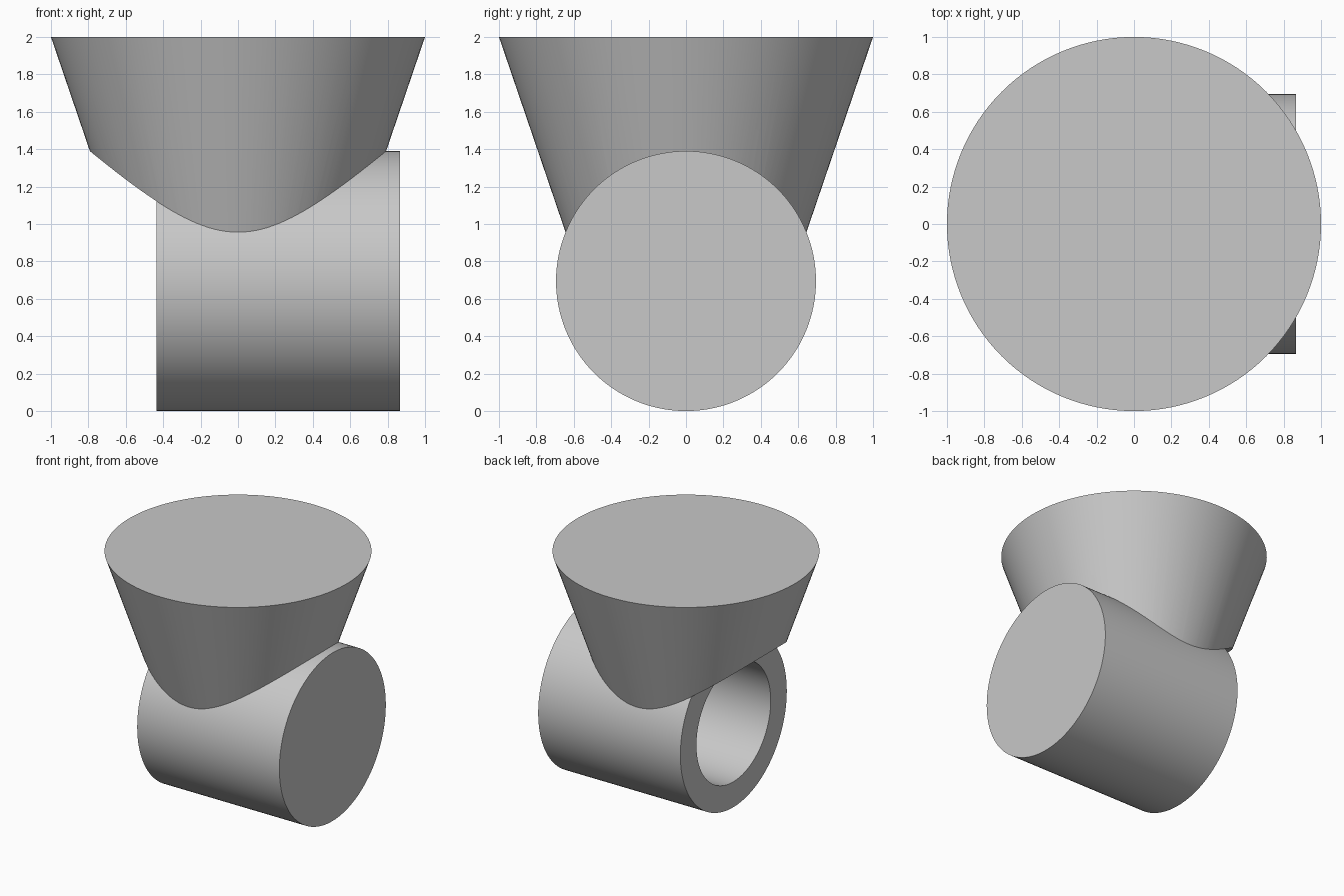
import bpy
import math

if "Cube" in bpy.data.objects:
    bpy.data.objects.remove(bpy.data.objects["Cube"], do_unlink=True)

SIDES = 128
BARREL_R = 0.695
BARREL_LEFT, BARREL_RIGHT = -0.435, 0.865
BORE_R, BORE_DEPTH = 0.485, 1.04
CONE_BOTTOM, CONE_TOP = 0.7, 2.0
CONE_SLOPE = 0.341

grey = bpy.data.materials.new("plain grey")
grey.use_nodes = True
colour = (0.58, 0.58, 0.58, 1)
grey.diffuse_color = colour
grey.node_tree.nodes["Principled BSDF"].inputs["Base Color"].default_value = colour


def x_cylinder(name, radius, x0, x1):
    """Cylinder lying along x at the barrel's axis height."""
    bpy.ops.mesh.primitive_cylinder_add(
        vertices=SIDES, radius=radius, depth=x1 - x0,
        location=((x0 + x1) / 2, 0, BARREL_R), rotation=(0, math.pi / 2, 0))
    obj = bpy.context.object
    obj.name = name
    obj.data.materials.append(grey)
    return obj


def select_only(obj):
    bpy.ops.object.select_all(action="DESELECT")
    obj.select_set(True)
    bpy.context.view_layer.objects.active = obj


def cut(obj, cutter):
    """Subtract the cutter, remove it and smooth the round faces."""
    mod = obj.modifiers.new("cut", "BOOLEAN")
    mod.operation = "DIFFERENCE"
    mod.solver = "EXACT"
    mod.object = cutter
    select_only(obj)
    bpy.ops.object.modifier_apply(modifier=mod.name)
    bpy.data.objects.remove(cutter, do_unlink=True)
    bpy.ops.object.shade_smooth_by_angle(angle=math.radians(30))


# Horizontal barrel with a blind bore opening at the -x end
barrel = x_cylinder("barrel", BARREL_R, BARREL_LEFT, BARREL_RIGHT)
cut(barrel, x_cylinder("bore_cutter", BORE_R, BARREL_LEFT - 0.2, BARREL_LEFT + BORE_DEPTH))

# Flared cone, its underside saddled to the barrel's full radius
height = CONE_TOP - CONE_BOTTOM
bpy.ops.mesh.primitive_cone_add(
    vertices=SIDES, radius1=1 - CONE_SLOPE * height, radius2=1, depth=height,
    location=(0, 0, CONE_BOTTOM + height / 2))
cone = bpy.context.object
cone.name = "flared_cone"
cone.data.materials.append(grey)
cut(cone, x_cylinder("saddle_cutter", BARREL_R, -1.5, 1.5))
